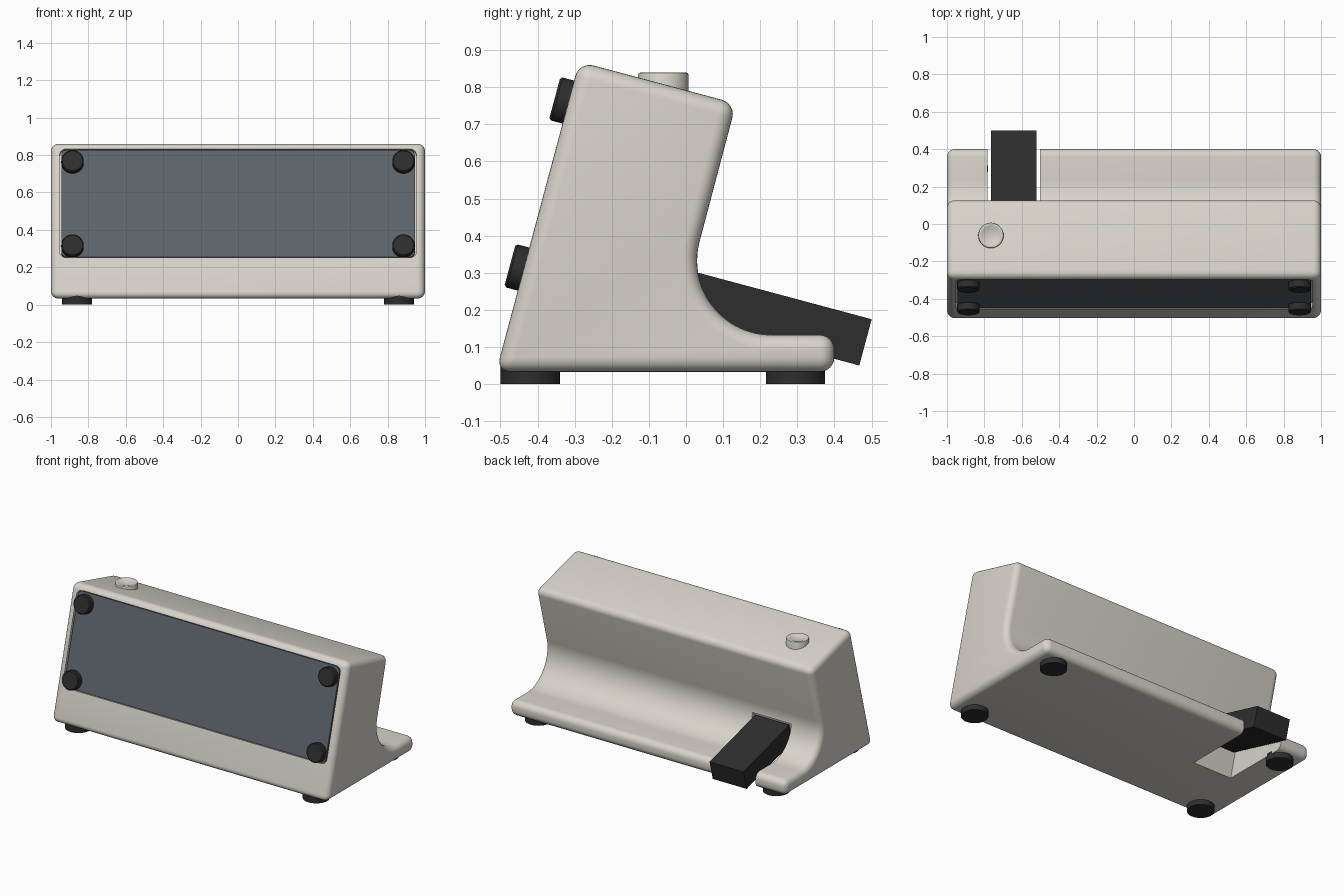
import bpy, bmesh
from math import radians, sin, cos, tan
from mathutils import Matrix, Vector

cube = bpy.data.objects.get("Cube")
if cube:
    bpy.data.objects.remove(cube, do_unlink=True)

TILT = radians(15)
BASE = 0.033                      # underside of the housing
FRONT_ROT = radians(75)           # turns local z to the front face normal
normal = Vector((0, -cos(TILT), sin(TILT)))


def material(name, rgb, rough=0.6):
    m = bpy.data.materials.new(name)
    m.use_nodes = True
    m.diffuse_color = (*rgb, 1)
    bsdf = m.node_tree.nodes["Principled BSDF"]
    bsdf.inputs["Base Color"].default_value = (*rgb, 1)
    bsdf.inputs["Roughness"].default_value = rough
    return m


shell = material("warm white plastic", (0.69, 0.66, 0.60))
slate = material("slate grey panel", (0.107, 0.127, 0.147))
rubber = material("black rubber", (0.027, 0.027, 0.027))


def finish(name, bm, mat, matrix=Matrix()):
    bmesh.ops.recalc_face_normals(bm, faces=bm.faces)
    mesh = bpy.data.meshes.new(name)
    bm.to_mesh(mesh)
    bm.free()
    mesh.materials.append(mat)
    obj = bpy.data.objects.new(name, mesh)
    obj.matrix_world = matrix
    bpy.context.collection.objects.link(obj)
    smooth(obj)
    return obj


def smooth(obj):
    obj.data.polygons.foreach_set("use_smooth", [True] * len(obj.data.polygons))
    obj.data.set_sharp_from_angle(angle=radians(35))


def placed(loc, angle=0):
    return Matrix.Translation(loc) @ Matrix.Rotation(angle, 4, "X")


def block(name, size, mat, matrix, radius=0):
    """Box whose edges along local z may be rounded."""
    bm = bmesh.new()
    bmesh.ops.create_cube(bm, size=1)
    bmesh.ops.scale(bm, vec=size, verts=bm.verts)
    if radius:
        upright = [e for e in bm.edges
                   if abs(e.verts[0].co.z - e.verts[1].co.z) > size[2] / 2]
        bmesh.ops.bevel(bm, geom=upright, offset=radius, segments=6,
                        profile=0.5, affect="EDGES")
    return finish(name, bm, mat, matrix)


def lathe(name, profile, mat, matrix, steps=48):
    """Turn (radius, height) points about local z."""
    bm = bmesh.new()
    verts = [bm.verts.new((r, 0, z)) for r, z in profile]
    edges = [bm.edges.new(pair) for pair in zip(verts, verts[1:])]
    bmesh.ops.spin(bm, geom=verts + edges, axis=(0, 0, 1), cent=(0, 0, 0),
                   angle=radians(360), steps=steps, use_merge=True)
    bmesh.ops.remove_doubles(bm, verts=bm.verts, dist=1e-5)
    return finish(name, bm, mat, matrix)


def disc(name, radius, height, mat, matrix):
    edge = 0.006
    return lathe(name, [(0, 0), (radius, 0), (radius, height - edge),
                        (radius - edge, height), (0, height)], mat, matrix)


# Housing: side profile with a concave back and a rear lip
arc_y, arc_z, arc_r = 0.23, 0.333, 0.2
profile = [(-0.512, BASE), (-0.288, 0.869), (0.135, 0.756)]
for i in range(21):
    a = radians(165 + 105 * i / 20)
    profile.append((arc_y + arc_r * cos(a), arc_z + arc_r * sin(a)))
profile += [(0.4, 0.133), (0.4, BASE)]
bm = bmesh.new()
side = bm.faces.new([bm.verts.new((-1, y, z)) for y, z in profile])
grown = bmesh.ops.extrude_face_region(bm, geom=[side])["geom"]
bmesh.ops.translate(bm, vec=(2, 0, 0),
                    verts=[g for g in grown if isinstance(g, bmesh.types.BMVert)])
housing = finish("housing", bm, shell)
bevel = housing.modifiers.new("rounded edges", "BEVEL")
bevel.width, bevel.segments = 0.04, 6
bevel.limit_method, bevel.angle_limit = "ANGLE", radians(30)
bevel.use_clamp_overlap = False


def on_front(x, z, lift=0):
    """Point on the sloping front face at height z."""
    return Vector((x, -0.4986 + (z - 0.083) * tan(TILT), z)) + normal * lift


# Front recess and rear slot, cut from the housing
panel_z, panel_h = 0.5425, 0.593
recess = block("recess_cutter", (1.908, panel_h + 0.008, 0.06), shell,
               placed(on_front(0, panel_z), FRONT_ROT), 0.035)
bar_x, bar_mid = -0.643, Vector((-0.643, 0.247, 0.176))
slot_mid = bar_mid + Matrix.Rotation(-TILT, 3, "X") @ Vector((0, 0.122, -0.112))
slot = block("slot_cutter", (0.28, 0.757, 0.377), shell, placed(slot_mid, -TILT))
for cutter in (recess, slot):
    cutter.hide_render = True
    cut = housing.modifiers.new(cutter.name, "BOOLEAN")
    cut.operation, cut.solver, cut.object = "DIFFERENCE", "EXACT", cutter

bpy.context.view_layer.update()
graph = bpy.context.evaluated_depsgraph_get()
result = bpy.data.meshes.new_from_object(housing.evaluated_get(graph))
housing.modifiers.clear()
housing.data = result
smooth(housing)
for cutter in (recess, slot):
    bpy.data.objects.remove(cutter, do_unlink=True)

# Front panel, almost flush in its recess
block("front_panel", (1.89, panel_h, 0.03), slate,
      placed(on_front(0, panel_z, -0.018), FRONT_ROT), 0.03)

# Rear bar in the slot
block("rear_bar", (0.245, 0.49, 0.129), rubber, placed(bar_mid, -TILT))

# Round front pads and feet, one at each corner
for side_name, s in (("left", 1), ("right", -1)):
    for level, z in (("upper", 0.76), ("lower", 0.31)):
        disc(f"{level}_{side_name}_pad", 0.06, 0.048, rubber,
             placed(on_front(s * 0.885, z, -0.01), FRONT_ROT))
    for end, y in (("front", -0.42), ("rear", 0.295)):
        lathe(f"{end}_{side_name}_foot",
              [(0, 0), (0.08, 0), (0.08, 0.05), (0, 0.05)], rubber,
              placed((s * 0.86, y, 0)))

# Push button with a shallow dished top
dish = [(0.056 * (1 - i / 6), 0.1 - 0.012 * (1 - (1 - i / 6) ** 2)) for i in range(7)]
lathe("push_button", [(0, 0), (0.068, 0), (0.068, 0.093), (0.066, 0.098),
                      (0.061, 0.1)] + dish, shell, placed((-0.765, -0.061, 0.74)))
